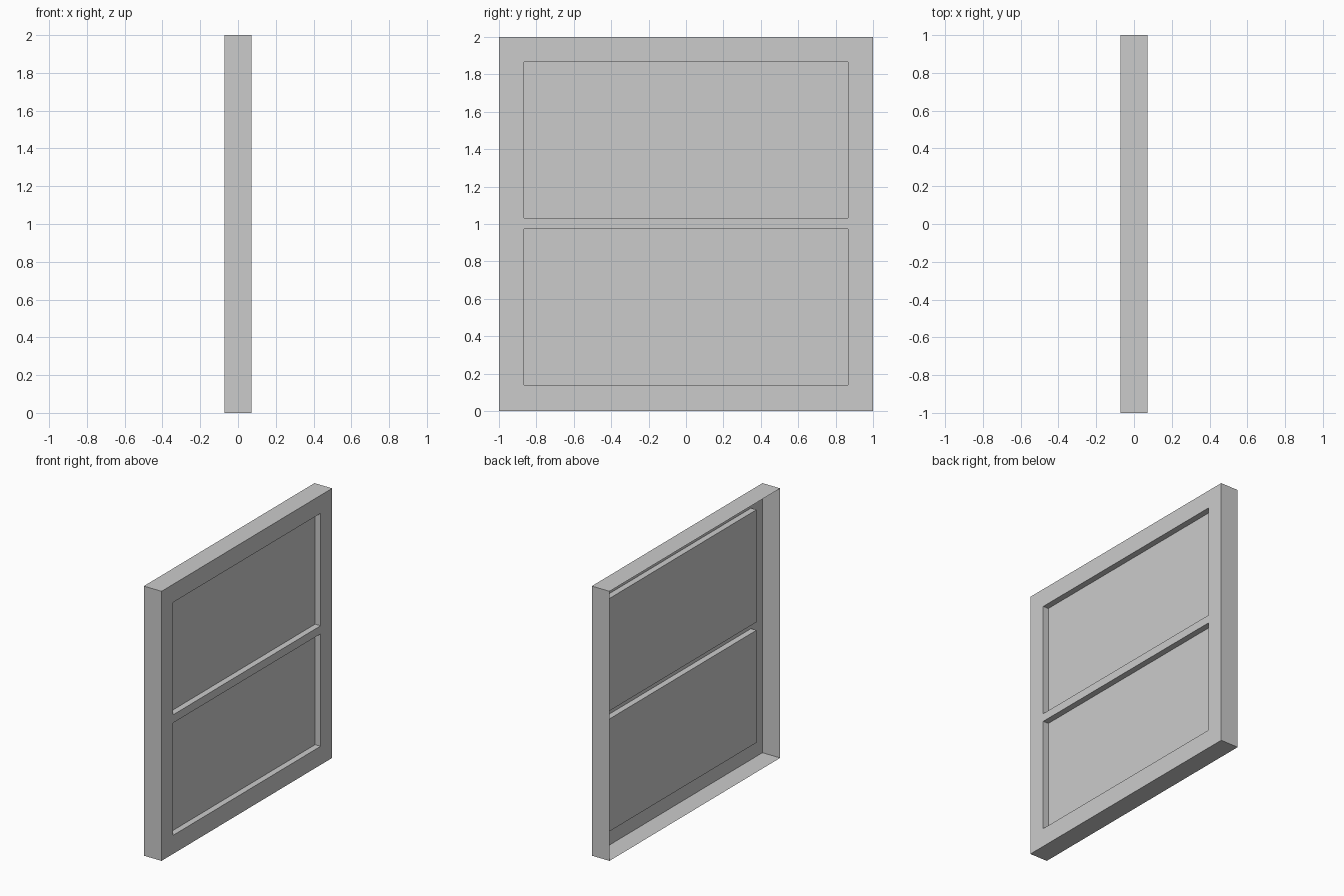
import bpy, bmesh

if "Cube" in bpy.data.objects:
    bpy.data.objects.remove(bpy.data.objects["Cube"])

HALF = 0.0725          # half thickness in x
DEPTH = 0.045          # recess of the panels
YS = [-1.0, -0.865, 0.865, 1.0]
ZS = [0.0, 0.138, 0.972, 1.032, 1.866, 2.0]

bm = bmesh.new()

# Front sheet of the frame, divided where the panels begin
grid = [[bm.verts.new((HALF, y, z)) for z in ZS] for y in YS]
panels = []
for i in range(len(YS) - 1):
    for j in range(len(ZS) - 1):
        f = bm.faces.new((grid[i][j], grid[i + 1][j], grid[i + 1][j + 1], grid[i][j + 1]))
        if i == 1 and j in (1, 3):
            panels.append(f)

# Outer rim, open at the back
rim = [e for e in bm.edges if e.is_boundary]
ext = bmesh.ops.extrude_edge_only(bm, edges=rim)["geom"]
for v in ext:
    if isinstance(v, bmesh.types.BMVert):
        v.co.x = -HALF

# Two recessed panels pushed in from the front
for f in bmesh.ops.extrude_discrete_faces(bm, faces=panels)["faces"]:
    for v in f.verts:
        v.co.x -= DEPTH

# Consistent outward normals
bmesh.ops.recalc_face_normals(bm, faces=bm.faces[:])
front = max(bm.faces, key=lambda f: f.calc_center_median().x)
if front.normal.x < 0:
    bmesh.ops.reverse_faces(bm, faces=bm.faces[:])

mesh = bpy.data.meshes.new("panelled_wall")
bm.to_mesh(mesh)
bm.free()
bpy.context.collection.objects.link(bpy.data.objects.new("panelled_wall", mesh))
